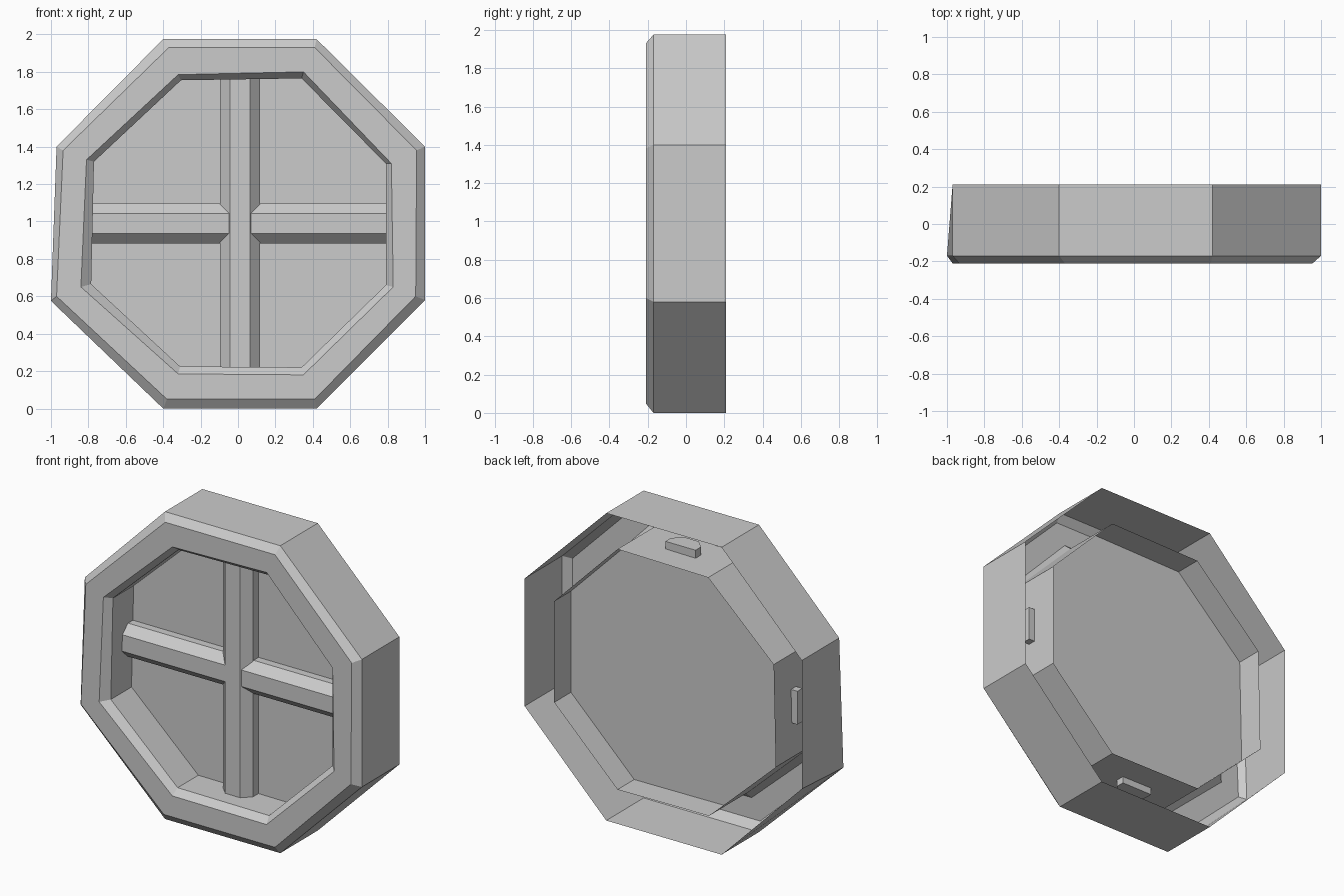
import bpy, bmesh

if "Cube" in bpy.data.objects:
    bpy.data.objects.remove(bpy.data.objects["Cube"])

# Octagon loops (x, z), slightly irregular as hand-cut
OUTER = [(-.40, 1.975), (.42, 1.975), (1, 1.40), (1, .58), (.42, 0), (-.40, 0), (-1, .575), (-.97, 1.40)]
BACK = [(-.97, z) if x == -1 else (x, z) for x, z in OUTER]
FACE_OUT = [(-.37, 1.93), (.41, 1.93), (.955, 1.38), (.95, .60), (.41, .05), (-.38, .05), (-.97, .60), (-.935, 1.38)]
FACE_IN = [(-.32, 1.785), (.35, 1.80), (.82, 1.31), (.83, .65), (.35, .18), (-.32, .185), (-.84, .65), (-.81, 1.33)]
WALL = [(-.305, 1.755), (.34, 1.765), (.79, 1.31), (.79, .66), (.34, .22), (-.31, .225), (-.785, .665), (-.77, 1.32)]
PANEL_Y = 0.04


def make_object(name, bm):
    mesh = bpy.data.meshes.new(name)
    bm.to_mesh(mesh)
    bm.free()
    obj = bpy.data.objects.new(name, mesh)
    bpy.context.collection.objects.link(obj)
    return obj


def loft(name, loops, cap=False):
    """Bridge successive closed rings of 3D points."""
    bm = bmesh.new()
    rings = [[bm.verts.new(p) for p in loop] for loop in loops]
    n = len(rings[0])
    for a, b in zip(rings, rings[1:]):
        for i in range(n):
            j = (i + 1) % n
            bm.faces.new((a[i], a[j], b[j], b[i]))
    if cap:
        bm.faces.new(rings[0])
        bm.faces.new(rings[-1])
    bmesh.ops.recalc_face_normals(bm, faces=bm.faces[:])
    return make_object(name, bm)


def at_y(loop, y):
    return [(x, y, z) for x, z in loop]


# Hollow-backed frame: outer wall, bevelled front face, inner wall
loft("window_frame", [
    at_y(BACK, .21), at_y(OUTER, -.17), at_y(FACE_OUT, -.21),
    at_y(FACE_IN, -.21), at_y(WALL, -.17), at_y(WALL, PANEL_Y), at_y(WALL, .21)])

# Flat pane recessed inside the frame
bm = bmesh.new()
bm.faces.new([bm.verts.new(p) for p in at_y(WALL, PANEL_Y)])
make_object("window_pane", bm)


def bar_profile(center, front):
    """Chamfered bar section as (across, depth)."""
    section = [(-.107, PANEL_Y), (-.107, front + .055), (-.053, front),
               (.053, front), (.107, front + .055), (.107, PANEL_Y)]
    return [(center + a, y) for a, y in section]


# Crossing glazing bars, ends running slightly past the inner wall
vertical = bar_profile(.011, -.07)
loft("vertical_bar", [[(a, y, z) for a, y in vertical] for z in (.18, 1.81)], cap=True)
horizontal = bar_profile(.99, -.065)
loft("horizontal_bar", [[(x, y, a) for a, y in horizontal] for x in (-.82, .83)], cap=True)
